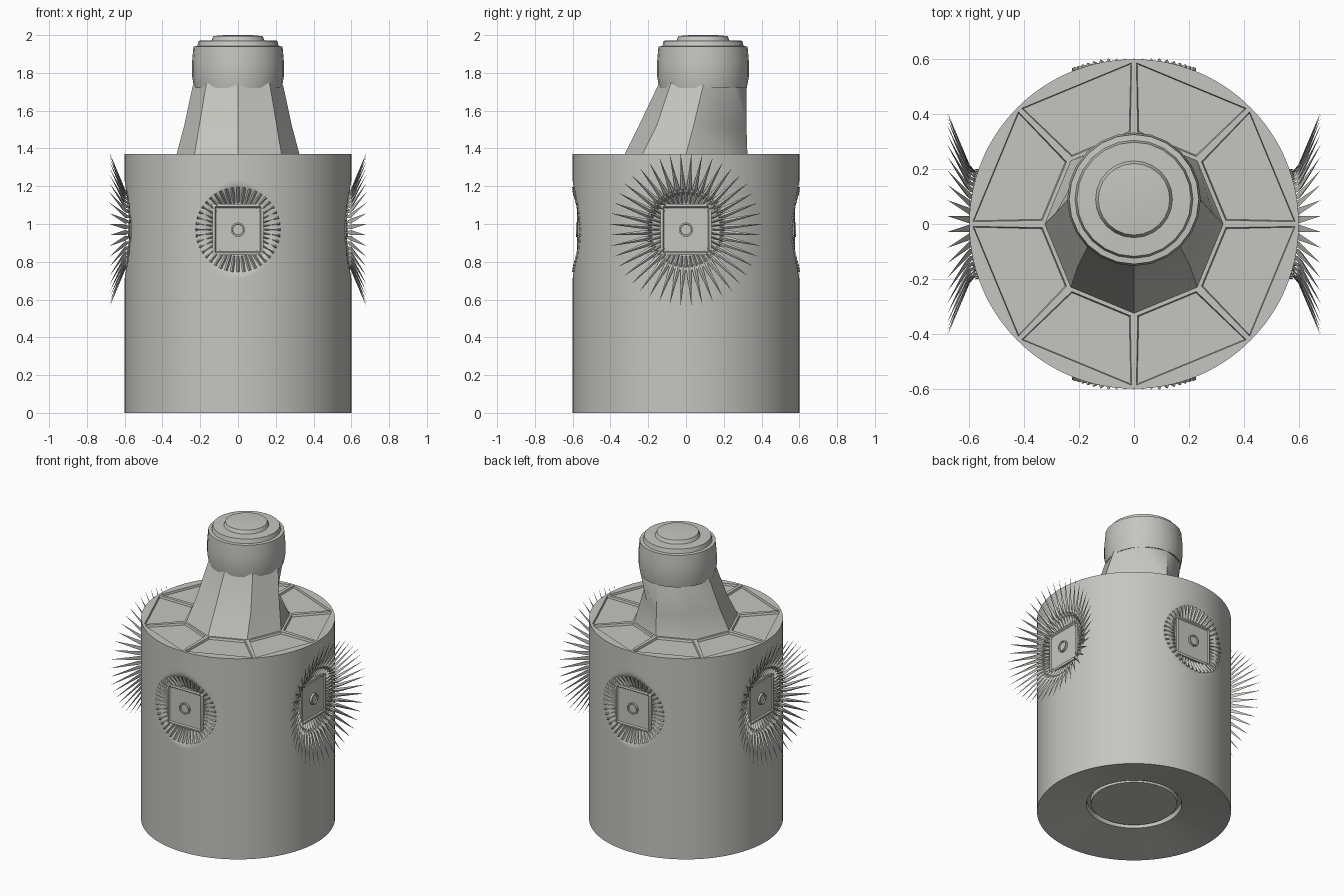
import bpy, bmesh, math
from mathutils import Matrix, Vector

if "Cube" in bpy.data.objects:
    bpy.data.objects.remove(bpy.data.objects["Cube"])

R, TOP, CZ = 0.6, 1.37, 0.97      # body radius, body height, medallion height
grey = bpy.data.materials.new("warm grey")
grey.diffuse_color = (0.56, 0.56, 0.53, 1)
grey.use_nodes = True
grey.node_tree.nodes["Principled BSDF"].inputs["Base Color"].default_value = grey.diffuse_color


def finish(name, bm, angle=35):
    bmesh.ops.recalc_face_normals(bm, faces=bm.faces)
    me = bpy.data.meshes.new(name)
    bm.to_mesh(me)
    bm.free()
    me.materials.append(grey)
    ob = bpy.data.objects.new(name, me)
    bpy.context.collection.objects.link(ob)
    bpy.ops.object.select_all(action='DESELECT')
    ob.select_set(True)
    bpy.context.view_layer.objects.active = ob
    bpy.ops.object.shade_smooth_by_angle(angle=math.radians(angle))
    return ob


def loft(bm, rings):
    """Join equal rings of points with quads; a one-point ring closes the end."""
    vs = [[bm.verts.new(p) for p in r] for r in rings]
    for a, b in zip(vs, vs[1:]):
        n = max(len(a), len(b))
        for i in range(n):
            j = (i + 1) % n
            if len(b) == 1:
                bm.faces.new((a[i], a[j], b[0]))
            elif len(a) == 1:
                bm.faces.new((a[0], b[j], b[i]))
            else:
                bm.faces.new((a[i], a[j], b[j], b[i]))
    return vs


def circle(r, z, n, cy=0.0):
    if r == 0:
        return [(0, cy, z)]
    return [(r * math.cos(2 * math.pi * i / n), cy + r * math.sin(2 * math.pi * i / n), z)
            for i in range(n)]


def dish(u, v):
    """Distance from the axis of the dished wall at offset u, v from a medallion centre."""
    cyl = math.sqrt(max(R * R - u * u, 0))
    t = min(max((math.hypot(u, v) - 0.13) / 0.13, 0), 1)
    return min(cyl, 0.553 + 0.047 * t * t * (3 - 2 * t))


# Body: round wall with four shallow dishes pressed in, and a hollowed base
N = 128
zs = [0, 0.2, 0.45, 0.62] + [0.68 + 0.58 * i / 44 for i in range(45)] + [1.31, TOP]
rings = [circle(0, 0.06, N), circle(0.265, 0.06, N), circle(0.27, 0.085, N),
         circle(0.29, 0.085, N), circle(0.295, 0.055, N)]
for z in zs:
    ring = []
    for x, y, _ in circle(R, z, N):
        if 0.68 < z < 1.26:
            if abs(y) > abs(x):
                y = math.copysign(min(abs(y), dish(x, z - CZ)), y)
            else:
                x = math.copysign(min(abs(x), dish(y, z - CZ)), x)
        ring.append((x, y, z))
    rings.append(ring)
bm = bmesh.new()
loft(bm, rings)
finish("body", bm)

# Roof: eight sunken panels between spokes, with a round rim outside them
bm = bmesh.new()
arc = [[bm.verts.new(circle(R, TOP, N)[(16 * s + k) % N]) for k in range(16)] for s in range(8)]
inner = [bm.verts.new(p) for p in circle(0.325, TOP, 8)]
panels = []
for s in range(8):
    t = (s + 1) % 8
    bm.faces.new(arc[s] + [arc[t][0]])
    panels.append(bm.faces.new((arc[s][0], arc[t][0], inner[t], inner[s])))
bmesh.ops.recalc_face_normals(bm, faces=bm.faces)
bmesh.ops.inset_individual(bm, faces=panels, thickness=0.016)
bmesh.ops.inset_individual(bm, faces=panels, thickness=0.005, depth=-0.014)
finish("roof_panels", bm, 20)

# Neck: eight-sided loft leaning back, hollowed at the rear corners
def neck_ring(z, half):
    # half runs from the back, round the right side, to the front
    right = [(x, y, z) for x, y in half]
    left = [(-x, y, z) for x, y in half[-2:0:-1]]
    return right + left

bm = bmesh.new()
loft(bm, [
    neck_ring(TOP, [(0, 0.325), (0.23, 0.23), (0.325, 0), (0.23, -0.23), (0, -0.325)]),
    neck_ring(1.52, [(0, 0.32), (0.16, 0.2), (0.285, 0.04), (0.205, -0.155), (0, -0.25)]),
    neck_ring(1.73, [(0, 0.32), (0.165, 0.255), (0.24, 0.09), (0.17, -0.085), (0, -0.15)]),
    neck_ring(1.77, [(0, 0.3), (0.15, 0.24), (0.22, 0.09), (0.16, -0.075), (0, -0.14)]),
])
finish("neck", bm, 40)

# Cap: bulged drum with two low steps on top
bm = bmesh.new()
profile = [(0, 1.74), (0.2, 1.735), (0.232, 1.72), (0.243, 1.78), (0.243, 1.86), (0.236, 1.94),
           (0.215, 1.942), (0.208, 1.97), (0.14, 1.972), (0.13, 1.995), (0.07, 2.0), (0, 2.0)]
loft(bm, [circle(r, z, 24, 0.09) for r, z in profile])
finish("cap", bm, 50)


# Medallions: local x = sideways, local y = outward, local z = up
def polar(r, a, w):
    return Vector((r * math.cos(a), w, r * math.sin(a)))


def wedge(bm, a, half, r0, r1, lift):
    """Thin radial ridge lying on the dished wall."""
    pts = []
    for r in (r0, r1):
        for da, h in ((-half, -0.004), (0, lift), (half, -0.004)):
            p = polar(r, a + da, 0)
            p.y = dish(p.x, p.z) + h
            pts.append(bm.verts.new(p))
    for f in ((0, 1, 2), (5, 4, 3), (0, 3, 4, 1), (1, 4, 5, 2), (2, 5, 3, 0)):
        bm.faces.new([pts[i] for i in f])


def spike(bm, a, half):
    """Long thin point flaring outward from the dish edge."""
    base = [bm.verts.new(p) for p in (polar(0.175, a, 0.562), polar(0.215, a - half, 0.598),
                                      polar(0.22, a, 0.612), polar(0.215, a + half, 0.598))]
    tip = bm.verts.new(polar(0.41, a, 0.68))
    bm.faces.new((base[0], base[1], base[2]))
    bm.faces.new((base[0], base[2], base[3]))
    bm.faces.new((base[1], tip, base[2]))
    bm.faces.new((base[2], tip, base[3]))
    bm.faces.new((base[0], base[3], tip, base[1]))


def square(h, w):
    return [(-h, w, -h), (h, w, -h), (h, w, h), (-h, w, h)]


def medallion(side, turn, spiky):
    place = Matrix.Translation((0, 0, CZ)) @ Matrix.Rotation(turn, 4, 'Z')

    def place_part(name, bm, angle=30):
        bm.transform(place)
        finish(f"{side}_{name}", bm, angle)

    # fluted ring
    bm = bmesh.new()
    for i in range(44):
        wedge(bm, 2 * math.pi * i / 44, 0.05, 0.14, 0.2 if spiky else 0.225, 0.012)
    place_part("flutes", bm)

    # framed square plate
    bm = bmesh.new()
    loft(bm, [square(0.135, 0.545), square(0.135, 0.572), square(0.122, 0.576),
              square(0.116, 0.568), [(0, 0.568, 0)]])
    place_part("plate", bm)

    # small round knob
    bm = bmesh.new()
    knob = [(0.038, 0.56), (0.038, 0.582), (0.03, 0.582), (0.028, 0.575), (0, 0.575)]
    loft(bm, [[polar(r, 2 * math.pi * i / 16, w) for i in range(16)] if r else [(0, w, 0)]
              for r, w in knob])
    place_part("knob", bm)

    if spiky:
        bm = bmesh.new()
        for i in range(44):
            spike(bm, 2 * math.pi * (i + 0.5) / 44, 0.062)
        place_part("spikes", bm)


for side, turn, spiky in (("back", 0, False), ("left", math.pi / 2, True),
                          ("front", math.pi, False), ("right", -math.pi / 2, True)):
    medallion(side, turn, spiky)
